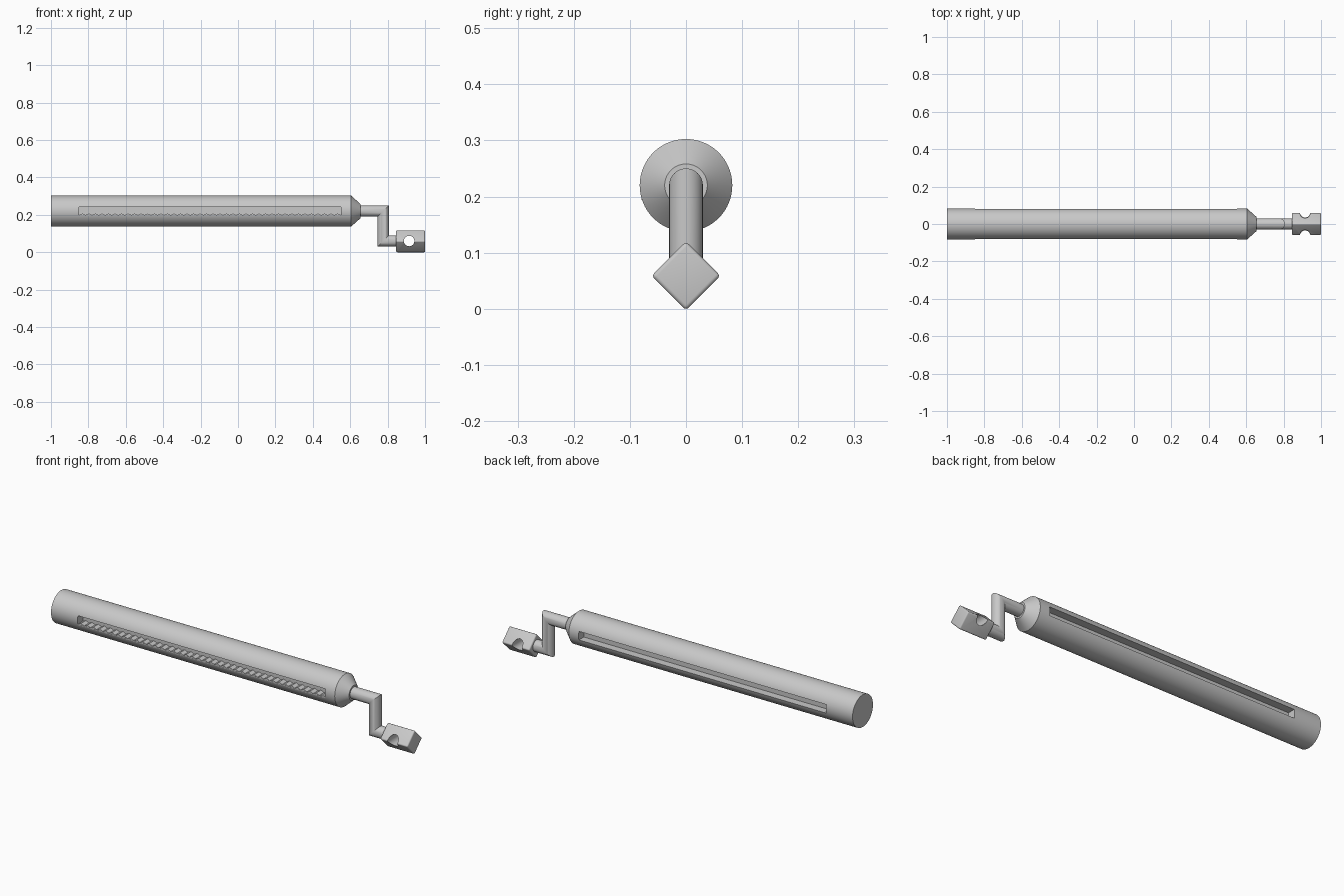
import bpy, bmesh, math
from mathutils import Matrix, Vector

cube = bpy.data.objects.get("Cube")
if cube:
    bpy.data.objects.remove(cube, do_unlink=True)

# One grey for everything
grey = bpy.data.materials.new("plain_grey")
grey.use_nodes = True
colour = (0.58, 0.58, 0.58, 1)
grey.diffuse_color = colour
for node in grey.node_tree.nodes:
    if node.type == 'BSDF_PRINCIPLED':
        node.inputs["Base Color"].default_value = colour


def finish(name, bm):
    bmesh.ops.recalc_face_normals(bm, faces=bm.faces[:])
    mesh = bpy.data.meshes.new(name)
    bm.to_mesh(mesh)
    bm.free()
    mesh.materials.append(grey)
    obj = bpy.data.objects.new(name, mesh)
    bpy.context.collection.objects.link(obj)
    return obj


def loft(name, rings, sides=64):
    """Join round sections given as (x, z, tilt in x, radius)."""
    bm = bmesh.new()
    loops = []
    for x, z, tilt, r in rings:
        loop = []
        for i in range(sides):
            a = 2 * math.pi * i / sides
            up = r * math.sin(a)
            loop.append(bm.verts.new((x + tilt * up, r * math.cos(a), z + up)))
        loops.append(loop)
    for a, b in zip(loops, loops[1:]):
        for i in range(sides):
            j = (i + 1) % sides
            bm.faces.new((a[i], a[j], b[j], b[i]))
    bm.faces.new(loops[0])
    bm.faces.new(loops[-1])
    return finish(name, bm)


def box(name, low, high, turn=0, bevel=0):
    low, high = Vector(low), Vector(high)
    bm = bmesh.new()
    bmesh.ops.create_cube(bm, size=1)
    bmesh.ops.scale(bm, vec=high - low, verts=bm.verts[:])
    if bevel:
        bmesh.ops.bevel(bm, geom=bm.edges[:], offset=bevel, segments=4,
                        profile=0.5, affect='EDGES')
    bmesh.ops.rotate(bm, verts=bm.verts[:], matrix=Matrix.Rotation(turn, 3, 'X'))
    bmesh.ops.translate(bm, vec=(low + high) / 2, verts=bm.verts[:])
    return finish(name, bm)


def cut(obj, cutter):
    mod = obj.modifiers.new("cut", 'BOOLEAN')
    mod.operation = 'DIFFERENCE'
    mod.solver = 'EXACT'
    mod.object = cutter
    bpy.context.view_layer.objects.active = obj
    bpy.ops.object.modifier_apply(modifier=mod.name)
    bpy.data.objects.remove(cutter, do_unlink=True)


AXIS, LOW = 0.22, 0.06
SLOT_START, SLOT_END = -0.85, 0.55
SLOT_BOTTOM, SLOT_TOP = 0.198, 0.242
SLOT_DEPTH_Y = 0.04

# Tube with tapered nose, slotted on both sides
tube = loft("tube", [(-1, AXIS, 0, 0.0825), (0.605, AXIS, 0, 0.0825),
                     (0.655, AXIS, 0, 0.038)], 96)
for side in (-1, 1):
    ys = sorted((side * SLOT_DEPTH_Y, side * 0.12))
    cut(tube, box("slot_cutter", (SLOT_START, ys[0], SLOT_BOTTOM),
                  (SLOT_END, ys[1], SLOT_TOP)))

# Toothed rack along the floor of the front slot
TEETH = 40
pitch = (SLOT_END - SLOT_START) / TEETH
outline = [(SLOT_END, 0.194), (SLOT_START, 0.194)]
for i in range(TEETH):
    x = SLOT_START + i * pitch
    outline += [(x, SLOT_BOTTOM + 0.001), (x + pitch / 2, SLOT_BOTTOM + 0.009)]
outline.append((SLOT_END, SLOT_BOTTOM + 0.001))
bm = bmesh.new()
face = bm.faces.new([bm.verts.new((x, -0.079, z)) for x, z in outline])
grown = bmesh.ops.extrude_face_region(bm, geom=[face])["geom"]
bmesh.ops.translate(bm, vec=(0, 0.042, 0),
                    verts=[v for v in grown if isinstance(v, bmesh.types.BMVert)])
rack = finish("slot_teeth", bm)

# Mitred crank rod
crank = loft("crank_rod", [(0.64, AXIS, 0, 0.03), (0.777, AXIS, 1, 0.03),
                           (0.777, LOW, 1, 0.03), (0.86, LOW, 0, 0.03)], 48)

# Square end block standing on its corner, with a cross hole
HALF = 0.0435
block = box("end_block", (0.845, -HALF, 0.0585 - HALF), (1, HALF, 0.0585 + HALF),
            turn=math.pi / 4, bevel=0.007)
bm = bmesh.new()
bmesh.ops.create_cone(bm, cap_ends=True, segments=48, radius1=0.028,
                      radius2=0.028, depth=0.3)
bmesh.ops.rotate(bm, verts=bm.verts[:], matrix=Matrix.Rotation(math.pi / 2, 3, 'X'))
bmesh.ops.translate(bm, vec=(0.915, 0, LOW), verts=bm.verts[:])
cut(block, finish("hole_cutter", bm))

# Smooth round surfaces, keep hard edges
bpy.ops.object.select_all(action='DESELECT')
for obj in (tube, crank, block):
    obj.select_set(True)
bpy.context.view_layer.objects.active = tube
bpy.ops.object.shade_smooth_by_angle(angle=math.radians(30))
